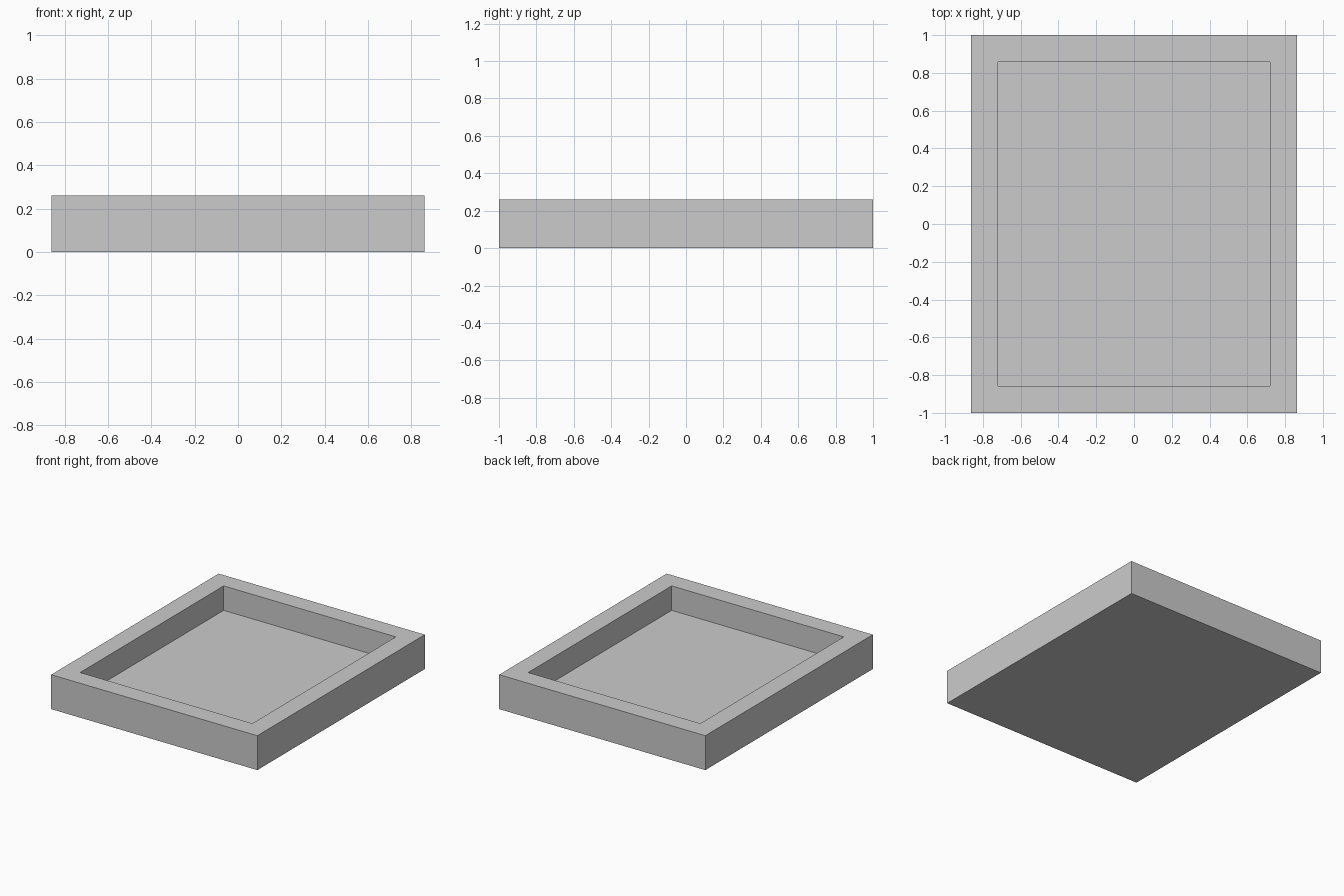
import bpy

if "Cube" in bpy.data.objects:
    bpy.data.objects.remove(bpy.data.objects["Cube"])

HALF_X, HALF_Y, HEIGHT = 0.862, 1.0, 0.26
FLOOR = 0.075            # floor panel thickness
INNER_X, INNER_Y = 0.72, 0.857


def box(name, x, y, z):
    """Axis-aligned box from (min, max) ranges."""
    bpy.ops.mesh.primitive_cube_add(size=1, location=[sum(r) / 2 for r in (x, y, z)])
    ob = bpy.context.object
    ob.name = name
    ob.scale = [r[1] - r[0] for r in (x, y, z)]
    bpy.ops.object.transform_apply(location=False, rotation=False, scale=True)
    return ob


# Floor panel
box("tray_floor", (-HALF_X, HALF_X), (-HALF_Y, HALF_Y), (0, FLOOR))

# Front and back walls run the full width
wall_z = (FLOOR, HEIGHT)
box("front_wall", (-HALF_X, HALF_X), (-HALF_Y, -INNER_Y), wall_z)
box("back_wall", (-HALF_X, HALF_X), (INNER_Y, HALF_Y), wall_z)

# Side walls fit between them
box("left_wall", (-HALF_X, -INNER_X), (-INNER_Y, INNER_Y), wall_z)
box("right_wall", (INNER_X, HALF_X), (-INNER_Y, INNER_Y), wall_z)
